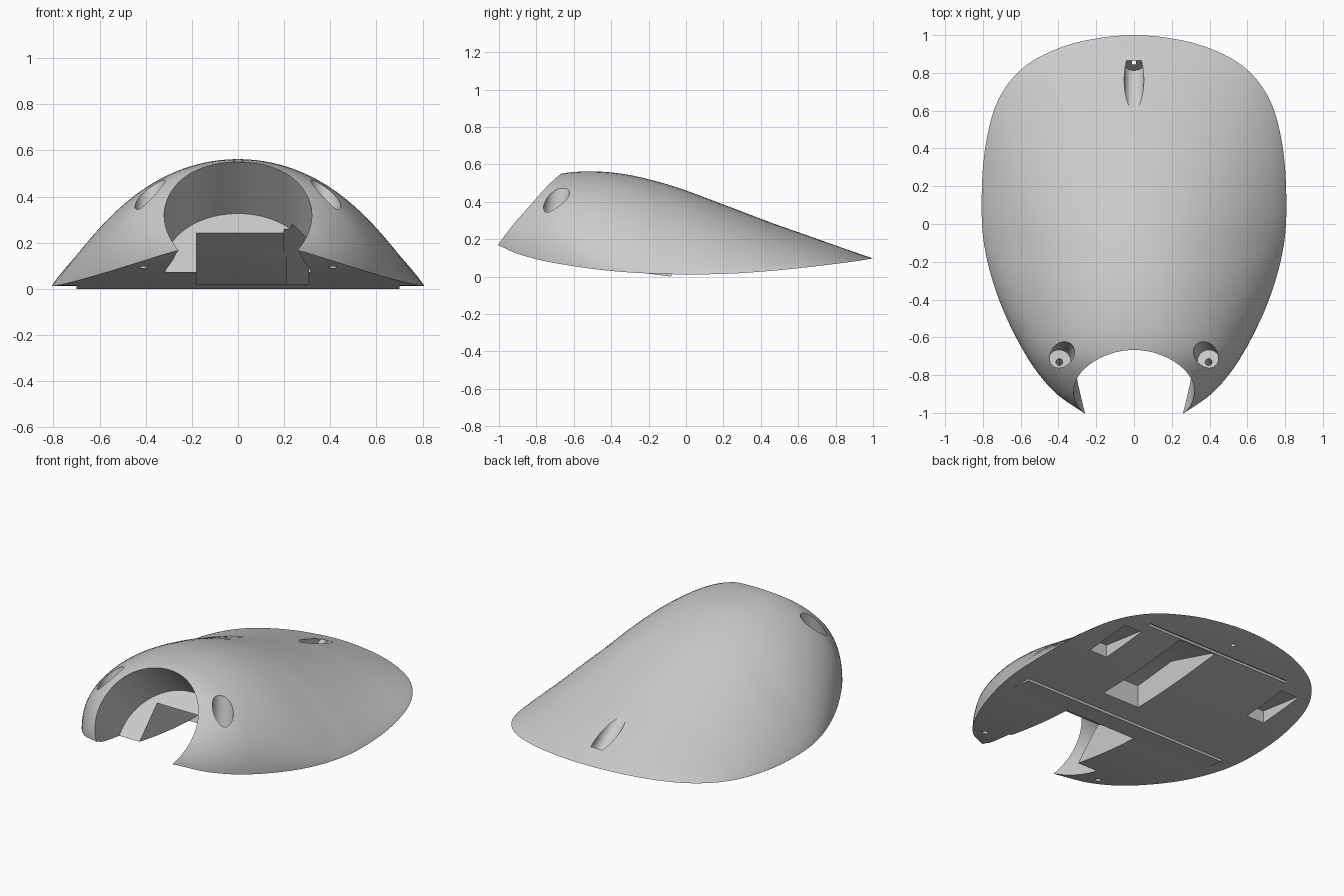
import bpy, bmesh, math
from mathutils import Vector

old = bpy.data.objects.get("Cube")
if old:
    bpy.data.objects.remove(old, do_unlink=True)

grey = bpy.data.materials.new("plain grey")
grey.use_nodes = True
colour = (0.6, 0.6, 0.6, 1)
grey.diffuse_color = colour
grey.node_tree.nodes["Principled BSDF"].inputs["Base Color"].default_value = colour


def make_object(name, bm):
    bmesh.ops.recalc_face_normals(bm, faces=bm.faces)
    mesh = bpy.data.meshes.new(name)
    bm.to_mesh(mesh)
    bm.free()
    mesh.materials.append(grey)
    obj = bpy.data.objects.new(name, mesh)
    bpy.context.collection.objects.link(obj)
    return obj


def prism(name, profile, left, right):
    """Extrude a side profile of (y, z) points between two x positions."""
    bm = bmesh.new()
    rings = [[bm.verts.new((x, y, z)) for y, z in profile] for x in (left, right)]
    count = len(profile)
    for ring in rings:
        bm.faces.new(ring)
    for i in range(count):
        j = (i + 1) % count
        bm.faces.new((rings[0][i], rings[0][j], rings[1][j], rings[1][i]))
    return make_object(name, bm)


def rod(name, start, end, radius, sides=48):
    """Cylinder between two points."""
    start, end = Vector(start), Vector(end)
    axis = end - start
    bm = bmesh.new()
    bmesh.ops.create_cone(bm, cap_ends=True, segments=sides, radius1=radius,
                          radius2=radius, depth=axis.length)
    bm.transform(axis.to_track_quat("Z", "Y").to_matrix().to_4x4())
    bmesh.ops.translate(bm, verts=bm.verts, vec=(start + end) / 2)
    return make_object(name, bm)


def cut(body, cutter):
    cutter.hide_render = True
    mod = body.modifiers.new("cut", "BOOLEAN")
    mod.operation, mod.solver, mod.object = "DIFFERENCE", "EXACT", cutter
    bpy.context.view_layer.objects.active = body
    bpy.ops.object.modifier_apply(modifier=mod.name)
    bpy.data.objects.remove(cutter, do_unlink=True)


# Shell stations: y, half width, crown height, rim height
stations = [Vector(s) for s in (
    (-1.1, 0, .19, .19), (-1.07, .14, .24, .185), (-1, .265, .31, .165),
    (-.88, .43, .435, .115), (-.69, .575, .545, .07), (-.4, .715, .557, .03),
    (-.1, .795, .493, .013), (.2, .805, .385, .014), (.45, .78, .29, .03),
    (.65, .722, .22, .05), (.8, .617, .167, .068), (.9, .47, .131, .081),
    (.97, .265, .107, .092), (1, 0, .097, .097))]


def mirrored(s):
    return Vector((s[0], -s[1], s[2], s[3]))


def smooth_stations(keys, steps):
    """Catmull-Rom curve through the stations."""
    pts = [mirrored(keys[1])] + keys + [mirrored(keys[-2])]
    for a, b, c, d in zip(pts, pts[1:], pts[2:], pts[3:]):
        for i in range(steps):
            t = i / steps
            yield (b * 2 + (c - a) * t + (a * 2 - b * 5 + c * 4 - d) * t * t
                   + (b * 3 - a - c * 3 + d) * t ** 3) / 2
    yield keys[-1]


# Domed shell, rounder in section at the front than at the back
bm = bmesh.new()
arc = 48
rings = []
for y, width, crown, rim in smooth_stations(stations, 6):
    blend = min(max((y + .7) / .6, 0), 1)
    power = 1 + .75 * blend
    ring = []
    for i in range(arc + 1):
        angle = math.pi * i / arc
        rise = max(math.sin(angle), 0) ** power
        ring.append(bm.verts.new((width * math.cos(angle), y, rim + (crown - rim) * rise)))
    rings.append(ring)
for a, b in zip(rings, rings[1:]):
    for i in range(arc + 1):
        j = (i + 1) % (arc + 1)
        bm.faces.new((a[i], a[j], b[j], b[i]))
bmesh.ops.remove_doubles(bm, verts=bm.verts, dist=.0005)
shell = make_object("domed_shell", bm)

# Round front opening, sloping down and back to a flat seat
cut(shell, rod("front_opening", (0, -1.5, .93), (0, -.67, .1), .32, 96))

# Wedge pockets behind the opening, their ceilings falling towards the back
floor = -.1


def pocket(name, left, right, *ceiling):
    profile = [(ceiling[0][0], floor), *ceiling, (ceiling[-1][0], floor)]
    cut(shell, prism(name, profile, left, right))


pocket("front_pocket", -.18, .21, (-.75, .1), (-.54, .25), (-.08, .005))
pocket("front_side_pocket", .2, .305, (-.75, .1), (-.54, .28), (-.15, .01))

# Pockets and groove under the back
pocket("middle_pocket", .03, .28, (.07, .15), (.36, .18), (.73, .07))
pocket("back_groove", -.48, .52, (.74, .075), (.76, .075))
for side in (-1, 1):
    pocket("side_pocket", *sorted((side * .51, side * .63)), (.37, .1), (.67, .06))

# Sunken screw seats and their through holes
for side in (-1, 1):
    axis = Vector((-.03 * side, .07, .32))
    middle = Vector((.38 * side, -.69, .42))
    cut(shell, rod("front_screw_seat", middle - axis * .5, middle + axis, .06))
    cut(shell, rod("front_screw_hole", (.42 * side, -.84, 0), middle - axis * .4, .018, 24))
cut(shell, rod("back_screw_seat", (0, .845, .115), (0, .445, .425), .052))
cut(shell, rod("back_screw_hole", (0, .855, -.1), (0, .855, .15), .012, 24))

# Narrow lip across the underside
lip = prism("underside_lip", [(-.22, .018), (-.08, 0), (-.075, .018)], -.7, .7)

bpy.ops.object.select_all(action="DESELECT")
shell.select_set(True)
bpy.context.view_layer.objects.active = shell
bpy.ops.object.shade_smooth_by_angle(angle=math.radians(30))
